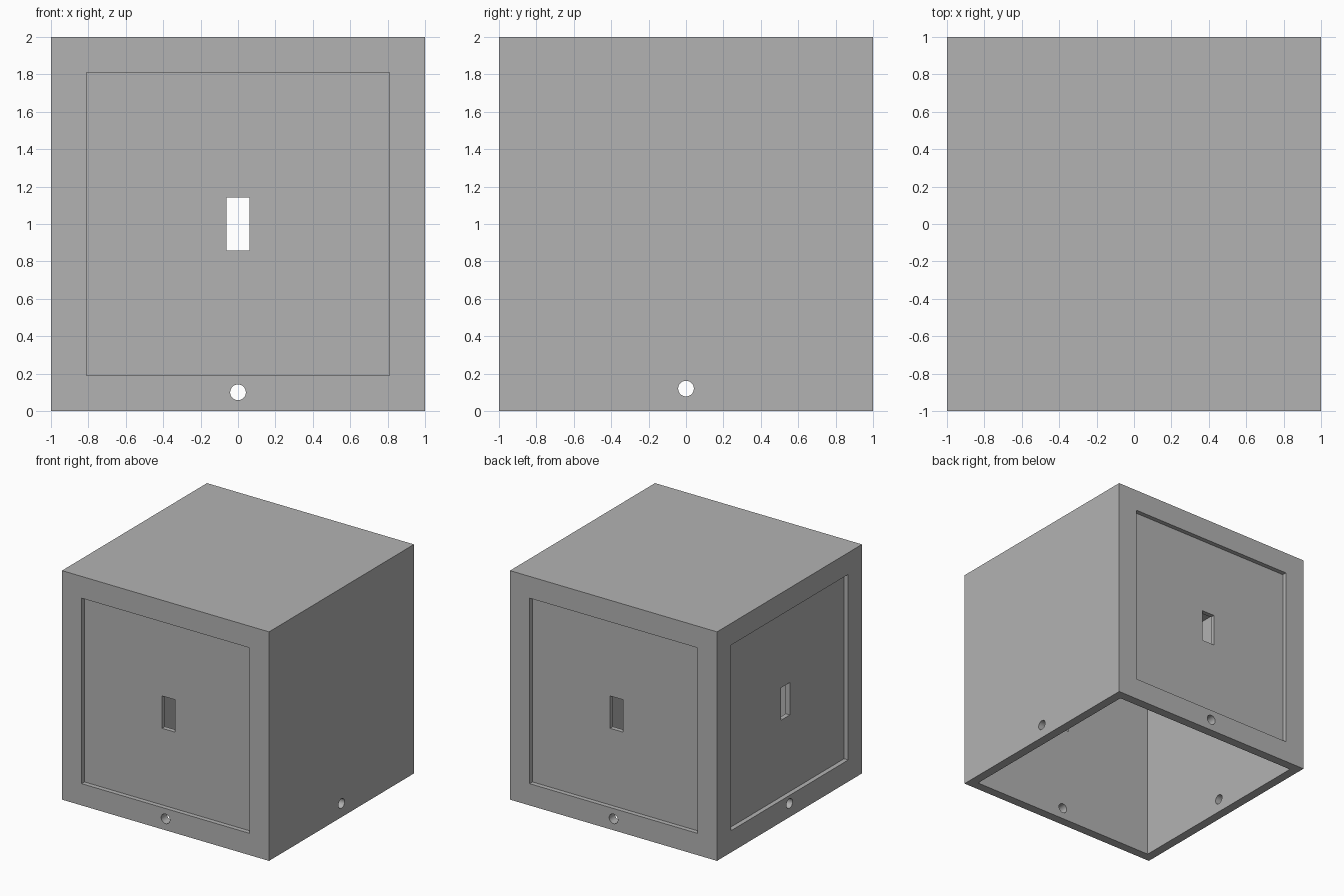
import bpy
from math import pi

cube = bpy.data.objects.get("Cube")
if cube:
    bpy.data.objects.remove(cube, do_unlink=True)

WALL = 0.08      # wall thickness
RECESS = 0.04    # depth of the sunken panels

grey = bpy.data.materials.new("plain grey")
grey.use_nodes = True
grey.diffuse_color = (0.45, 0.45, 0.45, 1)
grey.node_tree.nodes["Principled BSDF"].inputs["Base Color"].default_value = grey.diffuse_color


def box(name, size, centre):
    bpy.ops.mesh.primitive_cube_add(size=1, location=centre)
    ob = bpy.context.object
    ob.name = name
    ob.scale = size
    bpy.ops.object.transform_apply(location=True, rotation=True, scale=True)
    return ob


def rod(name, radius, length, centre, rotation):
    bpy.ops.mesh.primitive_cylinder_add(vertices=32, radius=radius, depth=length,
                                        location=centre, rotation=rotation)
    bpy.context.object.name = name
    return bpy.context.object


def cut(target, cutter):
    cutter.hide_render = True
    bpy.context.view_layer.objects.active = target
    mod = target.modifiers.new("cut", 'BOOLEAN')
    mod.operation = 'DIFFERENCE'
    mod.solver = 'EXACT'
    mod.object = cutter
    bpy.ops.object.modifier_apply(modifier=mod.name)
    bpy.data.objects.remove(cutter, do_unlink=True)


# Hollow housing, open underneath
housing = box("housing", (2, 2, 2), (0, 0, 1))
housing.data.materials.append(grey)
inner = 2 - 2 * WALL
cut(housing, box("cavity_cutter", (inner, inner, 2), (0, 0, 1 - WALL)))

# Sunken square panels on front, back and the -x side
panel = 1.62
cut(housing, box("front_recess_cutter", (panel, 2 * RECESS, panel), (0, -1, 1)))
cut(housing, box("back_recess_cutter", (panel, 2 * RECESS, panel), (0, 1, 1)))
cut(housing, box("side_recess_cutter", (2 * RECESS, panel, panel), (-1, 0, 1)))

# Upright slots through the sunken panels
cut(housing, box("front_back_slot_cutter", (0.123, 3, 0.283), (0, 0, 1)))
cut(housing, box("side_slot_cutter", (0.5, 0.123, 0.283), (-1, 0, 1)))

# Round holes near the bottom of all four walls
cut(housing, rod("front_back_hole_cutter", 0.042, 3, (0, 0, 0.10), (pi / 2, 0, 0)))
cut(housing, rod("side_hole_cutter", 0.042, 3, (0, 0, 0.12), (0, pi / 2, 0)))

# Smooth hole walls, sharp box edges
bpy.ops.object.select_all(action='DESELECT')
housing.select_set(True)
bpy.context.view_layer.objects.active = housing
bpy.ops.object.shade_smooth_by_angle(angle=pi / 6)
